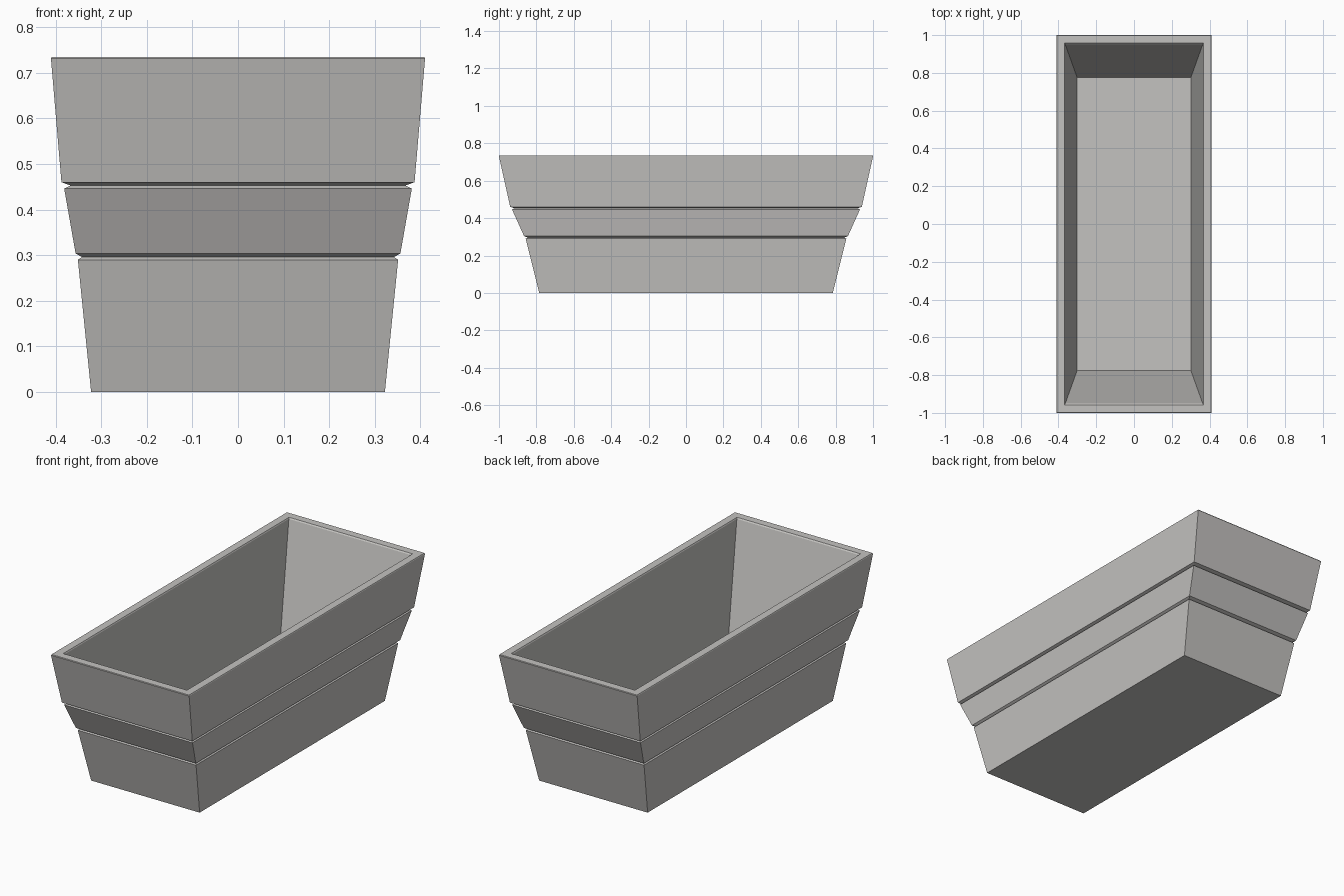
import bpy
import bmesh

cube = bpy.data.objects.get("Cube")
if cube:
    bpy.data.objects.remove(cube, do_unlink=True)

# Concrete material
concrete = bpy.data.materials.new("pale_concrete")
concrete.use_nodes = True
colour = (0.55, 0.54, 0.525, 1.0)
concrete.diffuse_color = colour
bsdf = concrete.node_tree.nodes["Principled BSDF"]
bsdf.inputs["Base Color"].default_value = colour
bsdf.inputs["Roughness"].default_value = 0.9

# Rectangular section: half width, half length, height
outer_wall = [
    (0.322, 0.785, 0.0), (0.351, 0.857, 0.290),      # lower tier
    (0.342, 0.846, 0.296), (0.356, 0.866, 0.304),    # lower groove
    (0.381, 0.930, 0.446),                           # middle tier
    (0.367, 0.916, 0.453), (0.387, 0.940, 0.460),    # upper groove
    (0.410, 1.000, 0.731), (0.408, 0.998, 0.735),    # upper tier and rim edge
]
inner_wall = [
    (0.367, 0.957, 0.735), (0.364, 0.951, 0.729),    # inner rim edge
    (0.301, 0.775, 0.045),                           # floor
]


def rectangle(bm, hx, hy, z):
    corners = ((-1, -1), (1, -1), (1, 1), (-1, 1))
    return [bm.verts.new((sx * hx, sy * hy, z)) for sx, sy in corners]


# Planter shell: up the outside, over the rim and down to the floor
bm = bmesh.new()
loops = [rectangle(bm, *section) for section in outer_wall + inner_wall]
for a, b in zip(loops, loops[1:]):
    for i in range(4):
        j = (i + 1) % 4
        bm.faces.new((a[i], a[j], b[j], b[i]))
bm.faces.new(loops[0][::-1])
bm.faces.new(loops[-1])
bmesh.ops.recalc_face_normals(bm, faces=bm.faces[:])

mesh = bpy.data.meshes.new("planter_box")
bm.to_mesh(mesh)
bm.free()
mesh.materials.append(concrete)
planter = bpy.data.objects.new("planter_box", mesh)
bpy.context.collection.objects.link(planter)
